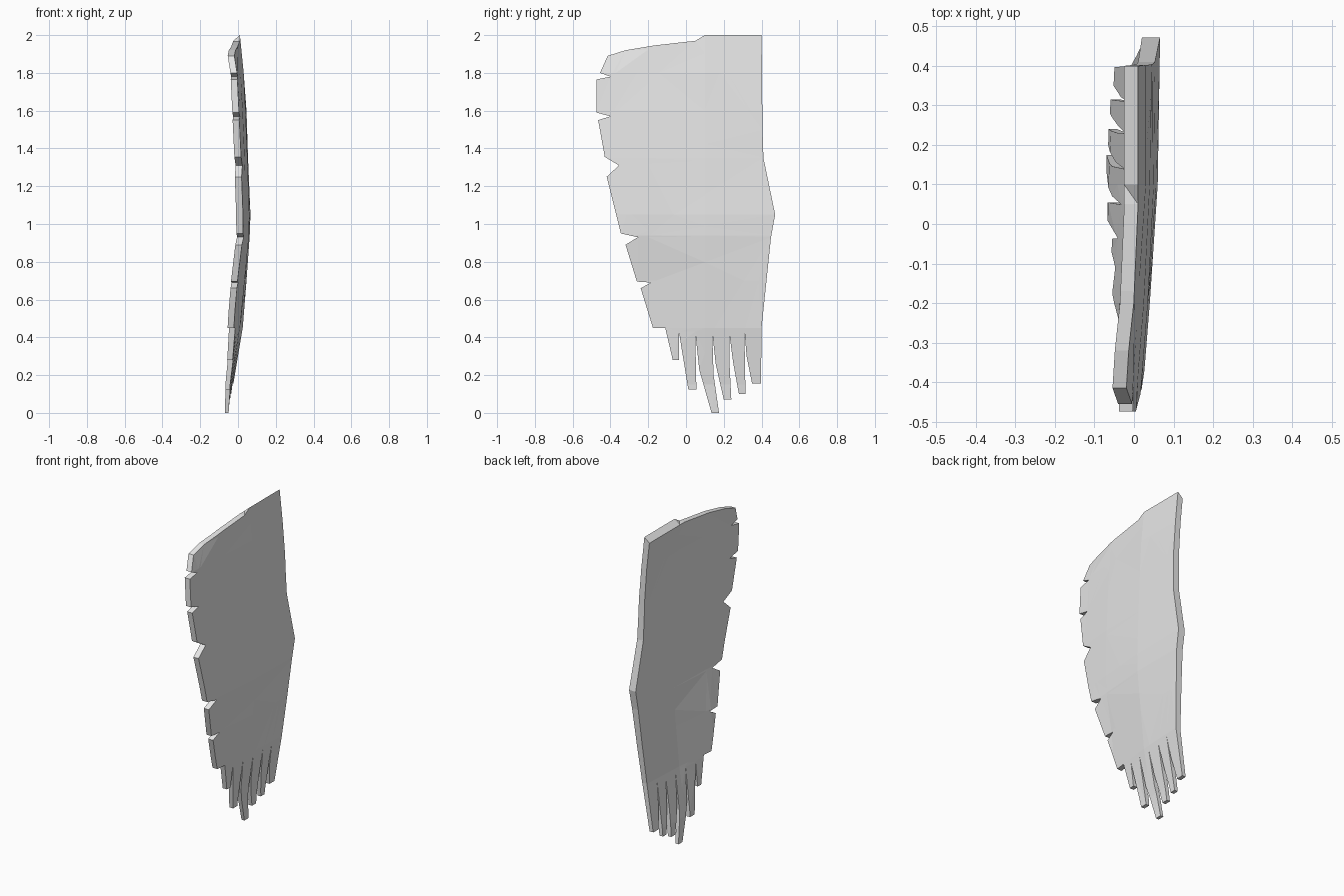
import bpy, bmesh
from mathutils import Vector

cube = bpy.data.objects.get("Cube")
if cube:
    bpy.data.objects.remove(cube, do_unlink=True)

# Single grey material
grey = bpy.data.materials.new("plain_grey")
grey.use_nodes = True
grey.diffuse_color = (0.8, 0.8, 0.8, 1)
grey.node_tree.nodes["Principled BSDF"].inputs["Base Color"].default_value = (0.8, 0.8, 0.8, 1)

# Wing outline as (y, z): top edge, then notched trailing edge
top_edge = [(.40, 2), (.10, 2), (.05, 1.97), (-.17, 1.945), (-.32, 1.92), (-.415, 1.89)]
trailing_edge = [
    (-.455, 1.80), (-.40, 1.78), (-.475, 1.765), (-.475, 1.59), (-.40, 1.57),
    (-.465, 1.55), (-.43, 1.355), (-.355, 1.31), (-.42, 1.25), (-.345, .95),
    (-.255, .93), (-.32, .89), (-.26, .695), (-.185, .69), (-.24, .66),
    (-.175, .45), (-.11, .45)]
# Feather fingers along the bottom, and the leading edge with its wrist bulge
fingers = [
    (-.07, .28), (-.037, .28), (-.037, .43),
    (-.028, .37), (.012, .125), (.055, .125), (.049, .43),
    (.07, .23), (.135, 0), (.175, 0), (.146, .20), (.139, .43),
    (.157, .26), (.20, .07), (.24, .07), (.231, .25), (.229, .425),
    (.249, .27), (.28, .10), (.315, .10), (.309, .44),
    (.321, .30), (.35, .155), (.397, .155)]
leading_edge = [(.40, .45), (.45, .93), (.472, 1.05), (.41, 1.35), (.405, 1.5)]
outline = top_edge + trailing_edge + fingers + leading_edge

# Curvature of the outer surface: x at each height, for four columns along y
Z_KEYS = [0, .15, .45, .70, .94, 1.05, 1.35, 1.6, 1.8, 2.0]
COLUMNS = {
    -.45: [-.05, -.045, -.03, -.01, .02, .02, .015, .005, -.005, -.045],
    -.20: [-.05, -.045, -.025, 0, .035, .04, .035, .025, .01, -.005],
    .10: [-.05, -.04, .01, .035, .058, .06, .05, .04, .03, .01],
    .40: [-.05, -.025, .025, .045, .062, .066, .053, .045, .03, .01]}


def interp(keys, values, t):
    t = min(max(t, keys[0]), keys[-1])
    for i in range(len(keys) - 1):
        if t <= keys[i + 1]:
            f = (t - keys[i]) / (keys[i + 1] - keys[i])
            return values[i] + f * (values[i + 1] - values[i])


def surface_x(y, z):
    ys = list(COLUMNS)
    return interp(ys, [interp(Z_KEYS, COLUMNS[k], z) for k in ys], y)


def thickness(y, z):
    return interp([0, .15, .45, 1.05, 2], [.02, .025, .033, .036 + .01 * max(0, min(1, y / .4)), .035], z)


# Flat slab, cut along the crease lines
bm = bmesh.new()
front = bm.faces.new([bm.verts.new((1, y, z)) for y, z in outline])
slab = bmesh.ops.extrude_face_region(bm, geom=[front], use_keep_orig=True)
for v in slab["geom"]:
    if isinstance(v, bmesh.types.BMVert):
        v.co.x = 0
bmesh.ops.recalc_face_normals(bm, faces=bm.faces[:])
bmesh.ops.triangulate(bm, faces=bm.faces[:])
cuts = [(Vector((0, 0, z)), Vector((0, 0, 1))) for z in Z_KEYS[1:-1]]
cuts += [(Vector((0, y, 0)), Vector((0, 1, 0))) for y in (-.2, .1)]
for co, no in cuts:
    bmesh.ops.bisect_plane(bm, geom=bm.verts[:] + bm.edges[:] + bm.faces[:],
                           dist=1e-5, plane_co=co, plane_no=no)

# Bend the slab; the inner side of the top rim is bevelled down
for v in bm.verts:
    y, z = v.co.y, v.co.z
    inner = v.co.x < .5
    v.co.x = surface_x(y, z) - (thickness(y, z) if inner else 0)
    if inner and z > 1.99:
        v.co.z -= .03
bmesh.ops.triangulate(bm, faces=bm.faces[:])
bmesh.ops.recalc_face_normals(bm, faces=bm.faces[:])

mesh = bpy.data.meshes.new("feathered_wing")
bm.to_mesh(mesh)
bm.free()
mesh.materials.append(grey)
wing = bpy.data.objects.new("feathered_wing", mesh)
bpy.context.collection.objects.link(wing)
